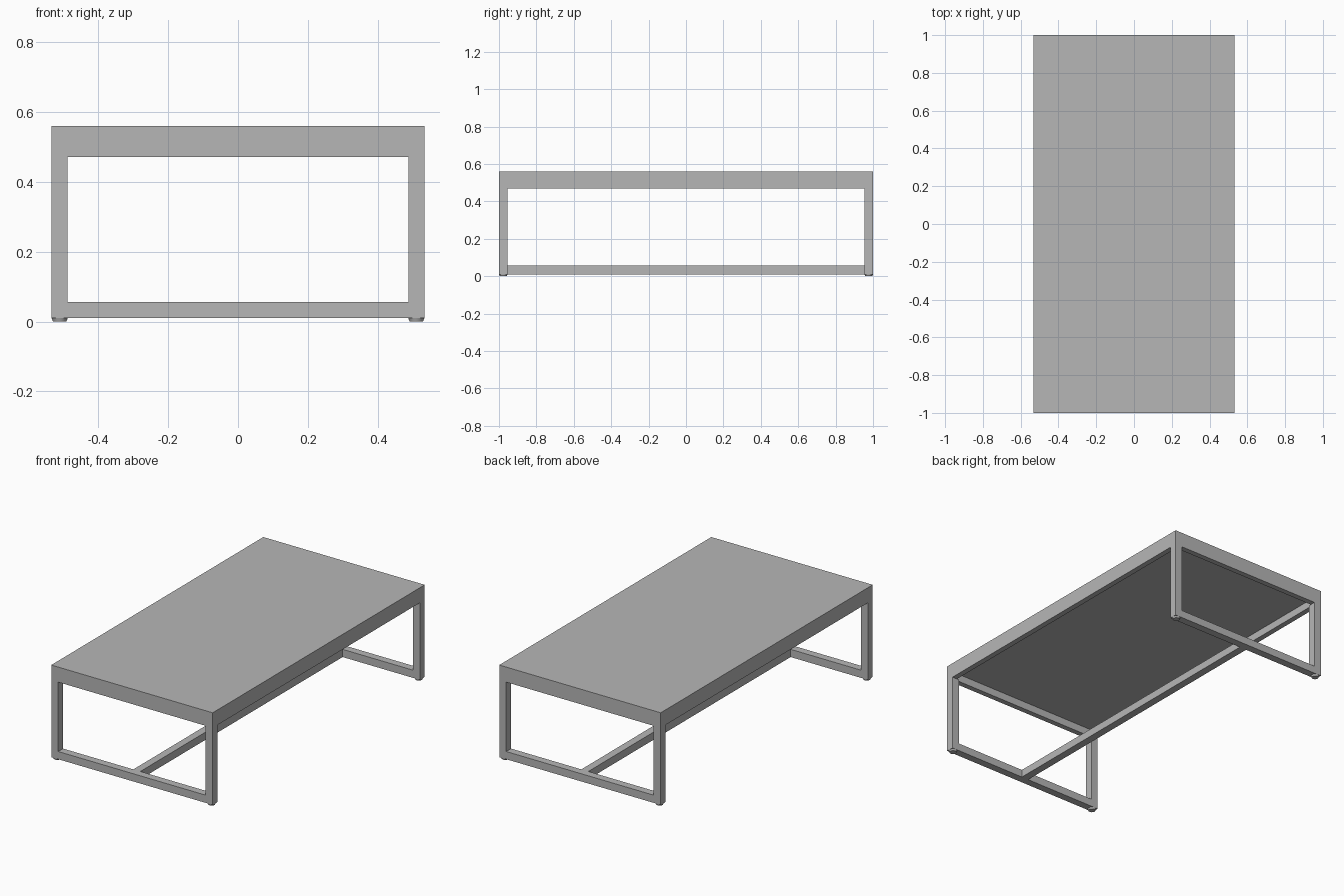
import bpy
import bmesh
from mathutils import Matrix, Vector

cube = bpy.data.objects.get("Cube")
if cube:
    bpy.data.objects.remove(cube, do_unlink=True)

# Overall sizes
HALF_X, HALF_Y = 0.533, 1.0
TOP, APRON, PANEL, FOOT = 0.56, 0.47, 0.515, 0.01
BAR = 0.046

grey = bpy.data.materials.new("plain_grey")
grey.use_nodes = True
colour = (0.47, 0.47, 0.47, 1)
grey.diffuse_color = colour
grey.node_tree.nodes["Principled BSDF"].inputs["Base Color"].default_value = colour


def add_object(name, bm):
    mesh = bpy.data.meshes.new(name)
    bm.to_mesh(mesh)
    bm.free()
    mesh.materials.append(grey)
    obj = bpy.data.objects.new(name, mesh)
    bpy.context.collection.objects.link(obj)
    return obj


def box(name, low, high):
    low, high = Vector(low), Vector(high)
    bm = bmesh.new()
    bmesh.ops.create_cube(bm, size=1)
    bmesh.ops.scale(bm, vec=high - low, verts=bm.verts)
    bmesh.ops.translate(bm, vec=(low + high) / 2, verts=bm.verts)
    return add_object(name, bm)


# Table top: one solid slab whose underside is recessed inside a rim
bm = bmesh.new()
bmesh.ops.create_cube(bm, size=1)
bmesh.ops.scale(bm, vec=(2 * HALF_X, 2 * HALF_Y, TOP - APRON), verts=bm.verts)
bmesh.ops.translate(bm, vec=(0, 0, (TOP + APRON) / 2), verts=bm.verts)
bm.normal_update()
underside = min(bm.faces, key=lambda f: f.calc_center_median().z)
bmesh.ops.inset_region(bm, faces=[underside], thickness=BAR)
recess = bmesh.ops.extrude_face_region(bm, geom=[underside])
raised = [v for v in recess["geom"] if isinstance(v, bmesh.types.BMVert)]
bmesh.ops.translate(bm, vec=(0, 0, PANEL - APRON), verts=raised)
if underside.is_valid:
    bmesh.ops.delete(bm, geom=[underside], context="FACES_ONLY")
bmesh.ops.recalc_face_normals(bm, faces=bm.faces)
add_object("table_top", bm)

# Legs with round feet, and the low rail at each end
for sy, end in ((-1, "front"), (1, "back")):
    y0, y1 = sorted((sy * HALF_Y, sy * (HALF_Y - BAR)))
    inner = HALF_X - BAR
    box(end + "_low_rail", (-inner, y0, FOOT), (inner, y1, FOOT + BAR))
    for sx, side in ((-1, "right"), (1, "left")):
        x0, x1 = sorted((sx * HALF_X, sx * inner))
        box(f"{end}_{side}_leg", (x0, y0, FOOT), (x1, y1, APRON))
        bm = bmesh.new()
        bmesh.ops.create_cone(
            bm, cap_ends=True, segments=24, radius1=BAR * 0.42,
            radius2=BAR * 0.5, depth=FOOT,
            matrix=Matrix.Translation(((x0 + x1) / 2, (y0 + y1) / 2, FOOT / 2)))
        foot = add_object(f"{end}_{side}_foot", bm)
        bpy.ops.object.select_all(action="DESELECT")
        foot.select_set(True)
        bpy.context.view_layer.objects.active = foot
        bpy.ops.object.shade_smooth_by_angle()

# Long stretcher joining the two low rails
reach = HALF_Y - BAR
box("centre_stretcher", (-BAR / 2, -reach, FOOT), (BAR / 2, reach, FOOT + BAR))
